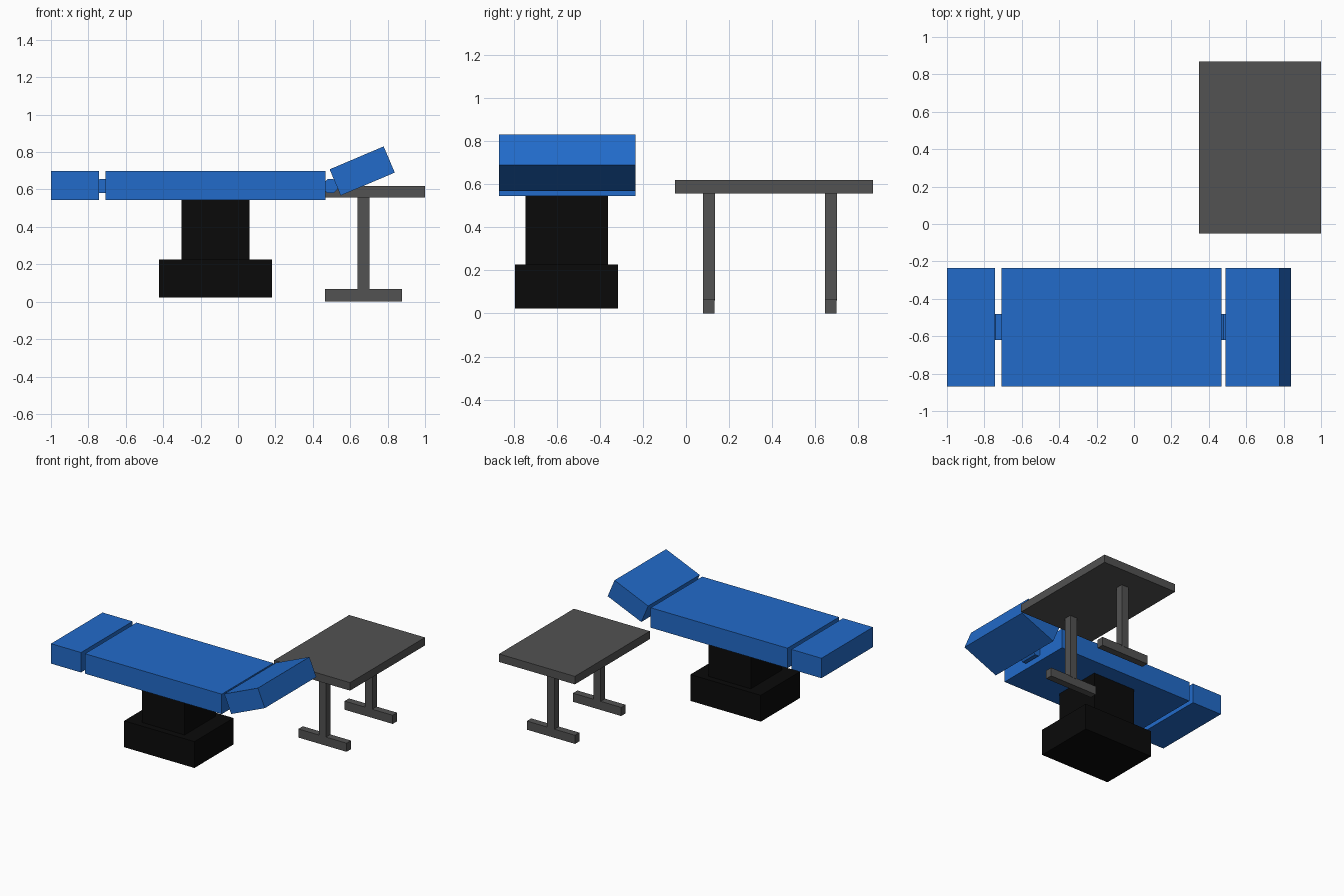
import bpy
from math import radians

if "Cube" in bpy.data.objects:
    bpy.data.objects.remove(bpy.data.objects["Cube"])


def material(name, color):
    m = bpy.data.materials.new(name)
    m.diffuse_color = (*color, 1)
    m.use_nodes = True
    m.node_tree.nodes["Principled BSDF"].inputs["Base Color"].default_value = m.diffuse_color
    return m


blue = material("blue_vinyl", (0.016, 0.147, 0.59))
black = material("black_metal", (0.003, 0.003, 0.003))
grey = material("dark_grey", (0.085, 0.085, 0.085))


def box(name, x, y, z, mat, tilt=0):
    """Box from (min, max) extents, optionally tilted about y."""
    ext = (x, y, z)
    bpy.ops.mesh.primitive_cube_add(size=1, location=[(a + b) / 2 for a, b in ext])
    ob = bpy.context.object
    ob.name = name
    ob.scale = [b - a for a, b in ext]
    bpy.ops.object.transform_apply(location=False, rotation=False, scale=True)
    ob.rotation_euler.y = tilt
    ob.data.materials.append(mat)
    return ob


def hinge(name, x, z):
    """Octagonal barrel running across the bed."""
    bpy.ops.mesh.primitive_cylinder_add(
        vertices=8, radius=0.041, depth=0.14, location=(x, -0.55, z),
        rotation=(radians(90), 0, 0))
    ob = bpy.context.object
    ob.name = name
    # turn so that flats face up and down
    ob.rotation_euler.y = radians(22.5)
    ob.data.materials.append(blue)


# padded bed: foot, body and raised head section
width = (-0.868, -0.235)
box("foot_pad", (-1.0, -0.742), width, (0.545, 0.70), blue)
box("body_pad", (-0.708, 0.468), width, (0.545, 0.70), blue)
box("head_pad", (0.508, 0.822), width, (0.625, 0.777), blue, tilt=radians(-23)
    ).location = (0.664, -0.5515, 0.699)

# hinges between the pads
hinge("foot_hinge", -0.725, 0.618)
hinge("head_hinge", 0.495, 0.618)

# pedestal
box("pedestal_column", (-0.303, 0.062), (-0.745, -0.363), (0.225, 0.545), black)
box("pedestal_base", (-0.422, 0.182), (-0.795, -0.315), (0.022, 0.227), black)

# side table with two T-shaped legs
box("table_top", (0.348, 1.0), (-0.052, 0.868), (0.558, 0.62), grey)
for side, y in (("front", 0.079), ("back", 0.646)):
    box(side + "_table_leg", (0.64, 0.702), (y, y + 0.056), (0.06, 0.56), grey)
    box(side + "_table_foot", (0.464, 0.878), (y, y + 0.054), (0.0, 0.067), grey)
